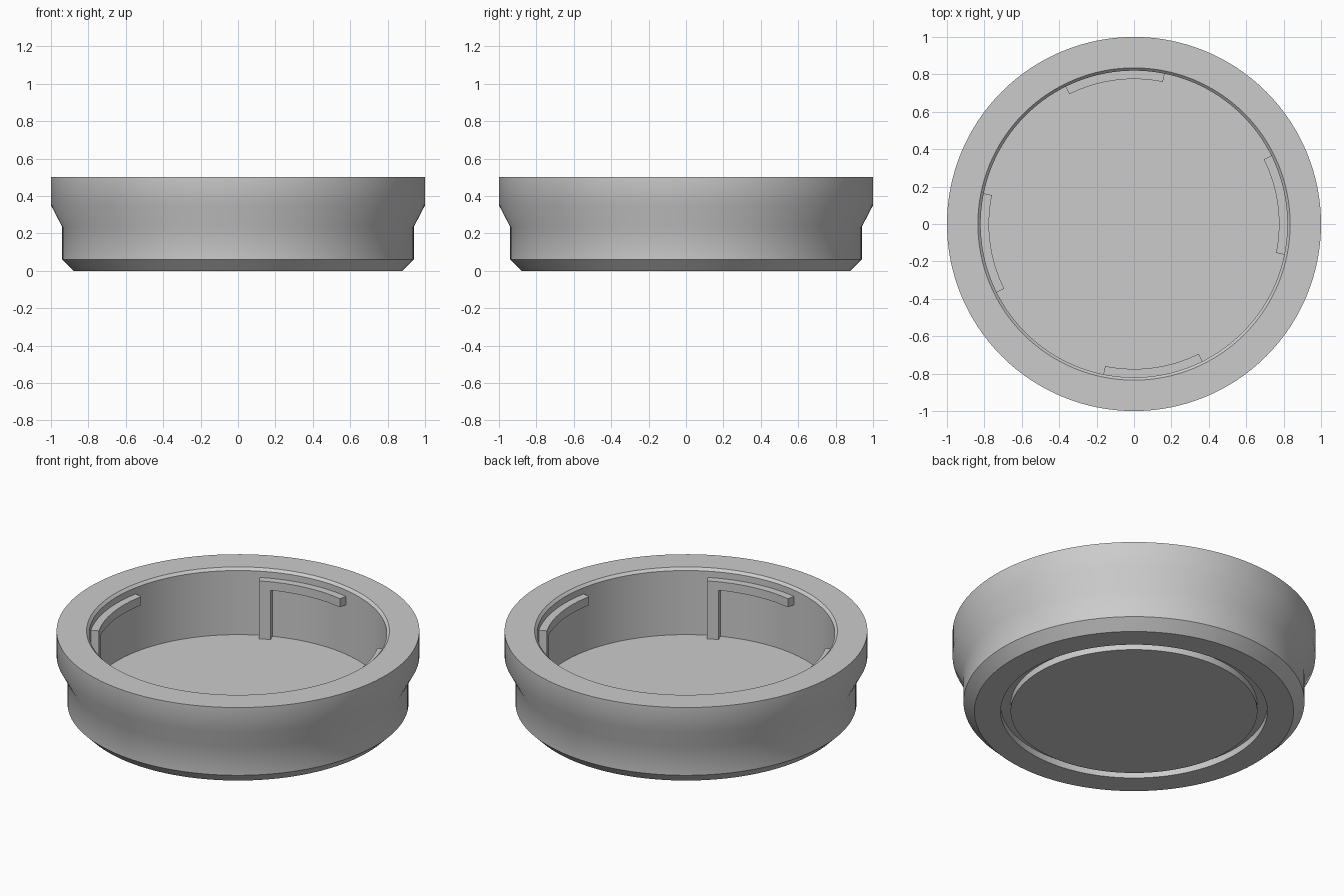
import bpy
import bmesh
from math import cos, sin, pi, radians

cube = bpy.data.objects.get("Cube")
if cube:
    bpy.data.objects.remove(cube, do_unlink=True)

# Single plain grey material
grey = bpy.data.materials.new("light grey plastic")
grey.use_nodes = True
colour = (0.6, 0.6, 0.6, 1)
grey.diffuse_color = colour
grey.node_tree.nodes["Principled BSDF"].inputs["Base Color"].default_value = colour

SEGMENTS = 128
FLOOR = 0.095
WALL = 0.82


def add_object(name, bm):
    bmesh.ops.recalc_face_normals(bm, faces=bm.faces)
    mesh = bpy.data.meshes.new(name)
    bm.to_mesh(mesh)
    bm.free()
    mesh.materials.append(grey)
    obj = bpy.data.objects.new(name, mesh)
    bpy.context.collection.objects.link(obj)
    bpy.ops.object.select_all(action="DESELECT")
    obj.select_set(True)
    bpy.context.view_layer.objects.active = obj
    bpy.ops.object.shade_smooth_by_angle(angle=radians(30))
    return obj


def lathe(name, profile):
    """Turn a (radius, height) profile about z and cap both ends."""
    bm = bmesh.new()
    rings = []
    for r, z in profile:
        rings.append([bm.verts.new((r * cos(2 * pi * i / SEGMENTS),
                                    r * sin(2 * pi * i / SEGMENTS), z))
                      for i in range(SEGMENTS)])
    for low, high in zip(rings, rings[1:]):
        for i in range(SEGMENTS):
            j = (i + 1) % SEGMENTS
            bm.faces.new((low[i], low[j], high[j], high[i]))
    bm.faces.new(rings[0])
    bm.faces.new(rings[-1])
    return add_object(name, bm)


def arc_block(bm, start, end, inner, outer, bottom, top, steps):
    """Add a curved bar that follows the inner wall, angles in degrees."""
    section = [(inner, bottom), (outer, bottom), (outer, top), (inner, top)]
    rings = []
    for i in range(steps + 1):
        a = radians(start + (end - start) * i / steps)
        rings.append([bm.verts.new((r * cos(a), r * sin(a), z)) for r, z in section])
    for one, two in zip(rings, rings[1:]):
        for i in range(4):
            j = (i + 1) % 4
            bm.faces.new((one[i], one[j], two[j], two[i]))
    bm.faces.new(rings[0])
    bm.faces.new(rings[-1])


# Cup body: grooved base, flared outside, chamfered mouth and flat floor
lathe("cap_body", [
    (0.68, 0), (0.68, 0.04), (0.735, 0.04), (0.735, 0),
    (0.88, 0), (0.94, 0.06), (0.94, 0.235), (1.0, 0.35), (1.0, 0.5),
    (0.835, 0.5), (WALL, 0.485), (WALL, FLOOR),
])

# Four locking ribs: a level bar with a stop running down to the floor
for n, side in enumerate(("back", "left", "front", "right")):
    turn = {"back": 0, "left": 270, "front": 180, "right": 90}[side]
    bm = bmesh.new()
    arc_block(bm, 78.5 + turn, 116.5 + turn, 0.775, WALL + 0.01, 0.395, 0.447, 16)
    arc_block(bm, 111.6 + turn, 116.5 + turn, 0.775, WALL + 0.01, FLOOR - 0.01, 0.395, 3)
    add_object(side + "_locking_rib", bm)
